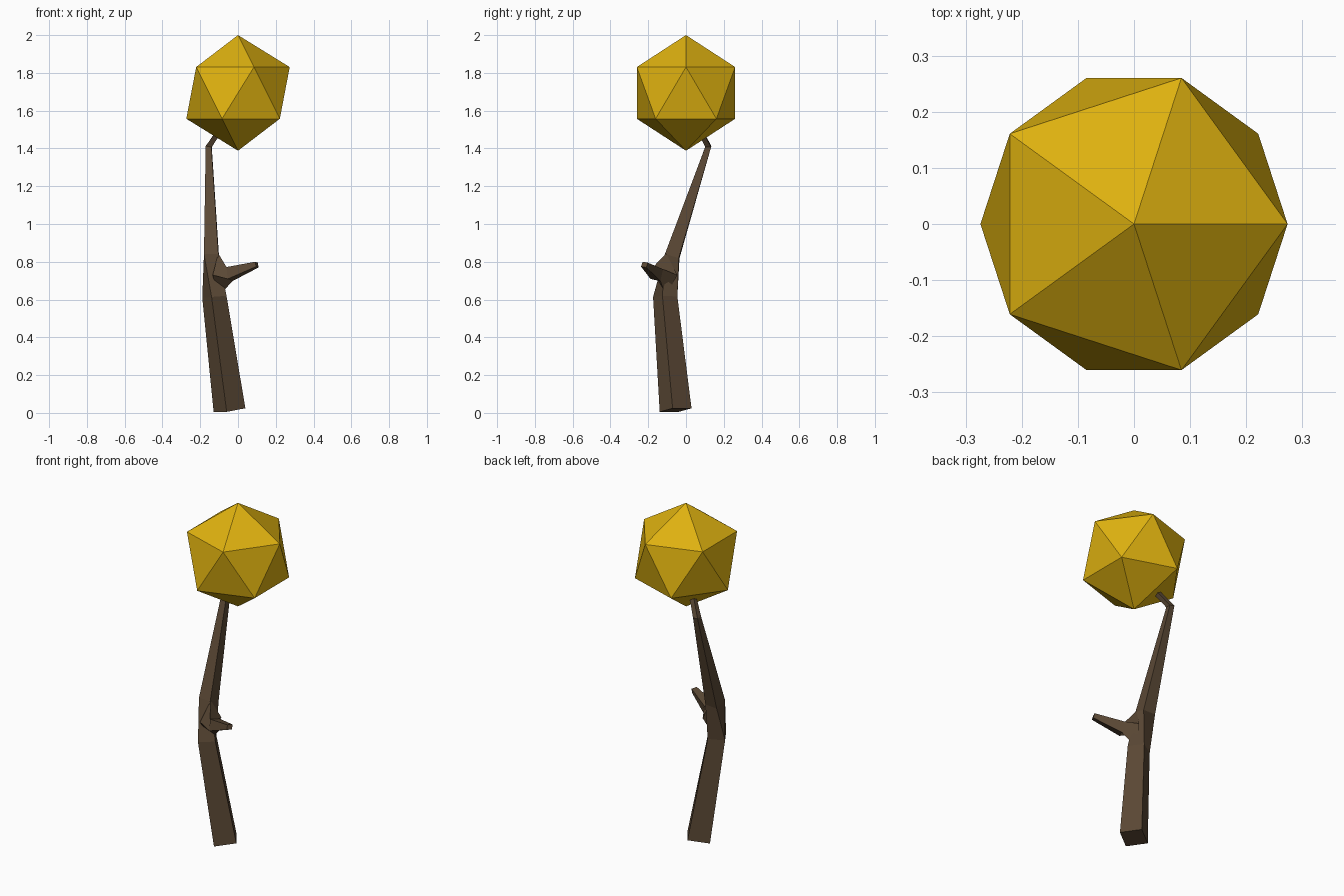
import bpy
import bmesh
from math import cos, sin, radians
from mathutils import Vector

if "Cube" in bpy.data.objects:
    bpy.data.objects.remove(bpy.data.objects["Cube"], do_unlink=True)


def make_material(name, colour):
    mat = bpy.data.materials.new(name)
    mat.use_nodes = True
    mat.diffuse_color = (*colour, 1)
    mat.node_tree.nodes["Principled BSDF"].inputs["Base Color"].default_value = (*colour, 1)
    return mat


def finish(name, bm, mat):
    bmesh.ops.recalc_face_normals(bm, faces=bm.faces)
    mesh = bpy.data.meshes.new(name)
    bm.to_mesh(mesh)
    bm.free()
    mesh.materials.append(mat)
    obj = bpy.data.objects.new(name, mesh)
    bpy.context.collection.objects.link(obj)
    return obj


def limb(name, sections, reference, mat):
    """Loft square rings: (centre, facing direction, corner angle, half diagonals)."""
    bm = bmesh.new()
    rings = []
    for centre, facing, angle, size_u, size_v in sections:
        n = Vector(facing).normalized()
        u = Vector(reference)
        u = (u - n * u.dot(n)).normalized()
        v = n.cross(u)
        corners = [radians(angle + 90 * k) for k in range(4)]
        rings.append([bm.verts.new(Vector(centre) + u * cos(a) * size_u + v * sin(a) * size_v)
                      for a in corners])
    for low, high in zip(rings, rings[1:]):
        for k in range(4):
            j = (k + 1) % 4
            bm.faces.new((low[k], low[j], high[j], high[k]))
    bm.faces.new(rings[0])
    bm.faces.new(rings[-1])
    return finish(name, bm, mat)


bark = make_material("dark bark", (0.105, 0.066, 0.036))
gold = make_material("golden leaves", (0.73, 0.44, 0.005))

# Bent trunk, ending in a short twig inside the crown
limb("trunk", [
    ((-0.045, -0.055, 0.015), (-0.13, -0.09, 1), -100, 0.086, 0.086),
    ((-0.125, -0.11, 0.615), (-0.08, 0, 1), -103, 0.066, 0.066),
    ((-0.14, -0.073, 0.83), (0, 0.3, 1), -138, 0.054, 0.054),
    ((-0.155, 0.118, 1.41), (0.2, 0, 1), -138, 0.022, 0.022),
    ((-0.08, 0.06, 1.52), (0.5, -0.4, 0.8), -138, 0.018, 0.018),
], (1, 0, 0), bark)

# Side branch flaring into the trunk
limb("side_branch", [
    ((-0.105, -0.105, 0.73), (1, -0.5, 0), 0, 0.115, 0.065),
    ((-0.045, -0.155, 0.735), (1, -0.45, 0.2), 35, 0.046, 0.042),
    ((0.1, -0.22, 0.785), (1, -0.45, 0.3), 35, 0.019, 0.022),
], (0, 0, 1), bark)

# Faceted crown
bm = bmesh.new()
bmesh.ops.create_icosphere(bm, subdivisions=1, radius=0.306)
bmesh.ops.translate(bm, verts=bm.verts, vec=(0, 0, 1.694))
finish("crown", bm, gold)
